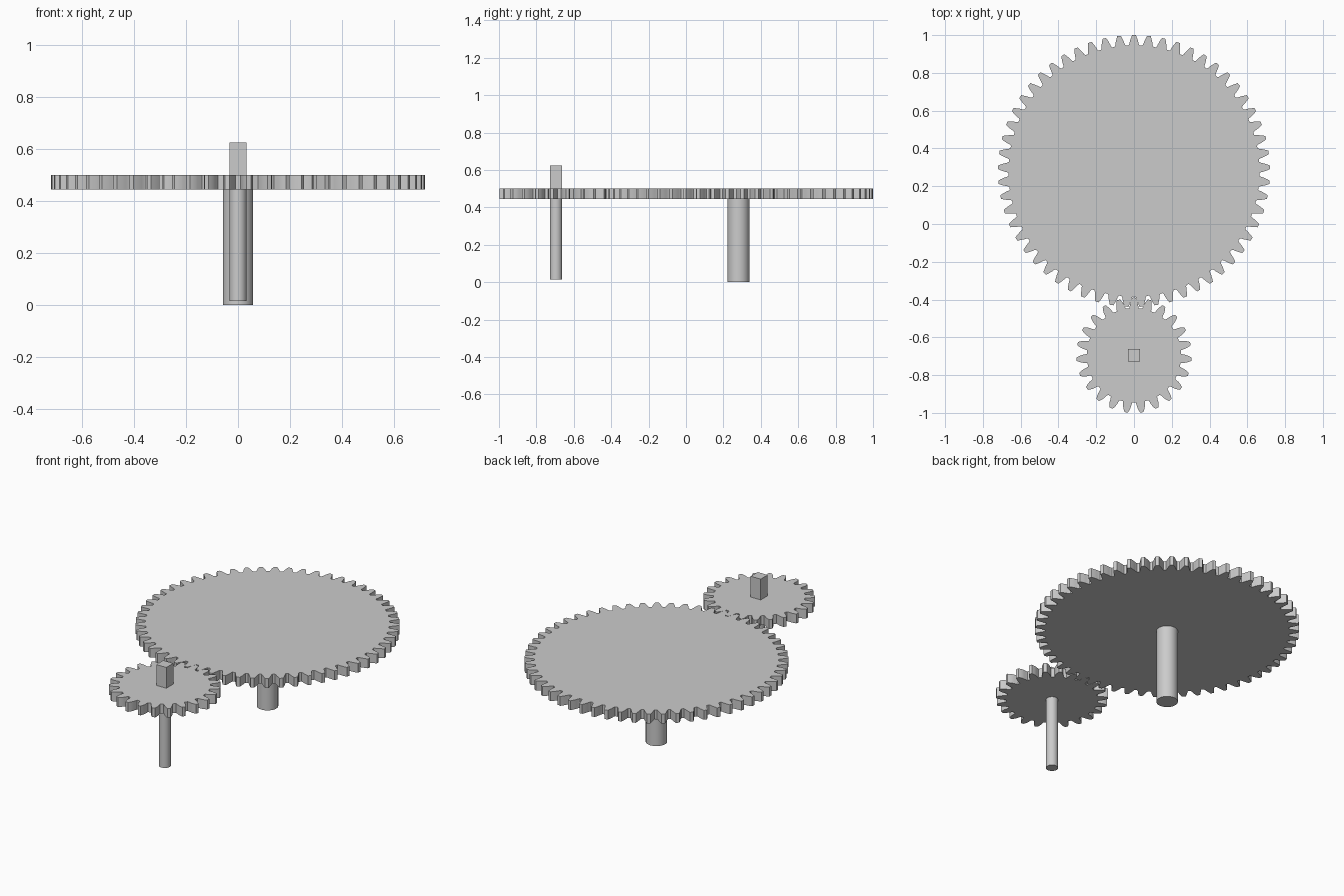
import bpy
import bmesh
from math import pi, tan, cos, sin, acos, radians
from mathutils import Vector

cube = bpy.data.objects.get("Cube")
if cube:
    bpy.data.objects.remove(cube, do_unlink=True)

BIG_TEETH, SMALL_TEETH = 57, 23
MODULE = 2 / (BIG_TEETH + SMALL_TEETH + 2)
PRESSURE = radians(20)
GEAR_BOTTOM, GEAR_TOP = 0.444, 0.5
BIG_Y = 1 - MODULE * (BIG_TEETH / 2 + 1)
SMALL_Y = -1 + MODULE * (SMALL_TEETH / 2 + 1)

grey = bpy.data.materials.new("light grey")
grey.use_nodes = True
grey.diffuse_color = (0.6, 0.6, 0.6, 1)
grey.node_tree.nodes["Principled BSDF"].inputs["Base Color"].default_value = grey.diffuse_color


def finish(obj, name):
    obj.name = name
    obj.data.materials.append(grey)
    bpy.ops.object.select_all(action="DESELECT")
    obj.select_set(True)
    bpy.context.view_layer.objects.active = obj
    bpy.ops.object.shade_smooth_by_angle(angle=radians(25))


def half_tooth(teeth, steps=4):
    """Radius and half angle of one involute flank, from root to tip."""
    pitch = MODULE * teeth / 2
    base = pitch * cos(PRESSURE)
    root, tip = pitch - 1.25 * MODULE, pitch + MODULE

    def angle(r):
        a = acos(min(1, base / r))
        return pi / (2 * teeth) + tan(PRESSURE) - PRESSURE - tan(a) + a

    start = max(base, root + 0.3 * MODULE)
    radii = [start + (tip - start) * i / steps for i in range(steps + 1)]
    flank = [(r, angle(r)) for r in radii]
    foot = angle(start)
    return [(root, foot + 0.12 * (pi / teeth))] + flank


def gear(name, teeth, y):
    flank = half_tooth(teeth)
    outline = [(r, -a) for r, a in flank] + [(r, a) for r, a in reversed(flank)]
    bm = bmesh.new()
    verts = []
    for i in range(teeth):
        middle = pi / 2 + 2 * pi * i / teeth
        for r, a in outline:
            verts.append(bm.verts.new((r * cos(middle + a), r * sin(middle + a), GEAR_BOTTOM)))
    face = bm.faces.new(verts)
    result = bmesh.ops.extrude_face_region(bm, geom=[face], use_keep_orig=True)
    top = [v for v in result["geom"] if isinstance(v, bmesh.types.BMVert)]
    bmesh.ops.translate(bm, verts=top, vec=Vector((0, 0, GEAR_TOP - GEAR_BOTTOM)))
    bmesh.ops.recalc_face_normals(bm, faces=bm.faces)
    mesh = bpy.data.meshes.new(name)
    bm.to_mesh(mesh)
    bm.free()
    obj = bpy.data.objects.new(name, mesh)
    obj.location.y = y
    bpy.context.collection.objects.link(obj)
    finish(obj, name)


def shaft(name, radius, y, bottom):
    bpy.ops.mesh.primitive_cylinder_add(
        vertices=48, radius=radius, depth=GEAR_BOTTOM - bottom,
        location=(0, y, (GEAR_BOTTOM + bottom) / 2))
    finish(bpy.context.object, name)


# Meshing gears
gear("large_gear", BIG_TEETH, BIG_Y)
gear("small_gear", SMALL_TEETH, SMALL_Y)

# Round shafts below the gears
shaft("large_shaft", 0.0585, BIG_Y, 0)
shaft("small_shaft", 0.033, SMALL_Y, 0.015)

# Square drive peg on the small gear
PEG_TOP, PEG_WIDTH = 0.625, 0.066
bpy.ops.mesh.primitive_cube_add(size=1, location=(0, SMALL_Y, (GEAR_TOP + PEG_TOP) / 2))
peg = bpy.context.object
peg.scale = (PEG_WIDTH, PEG_WIDTH, PEG_TOP - GEAR_TOP)
finish(peg, "square_peg")
